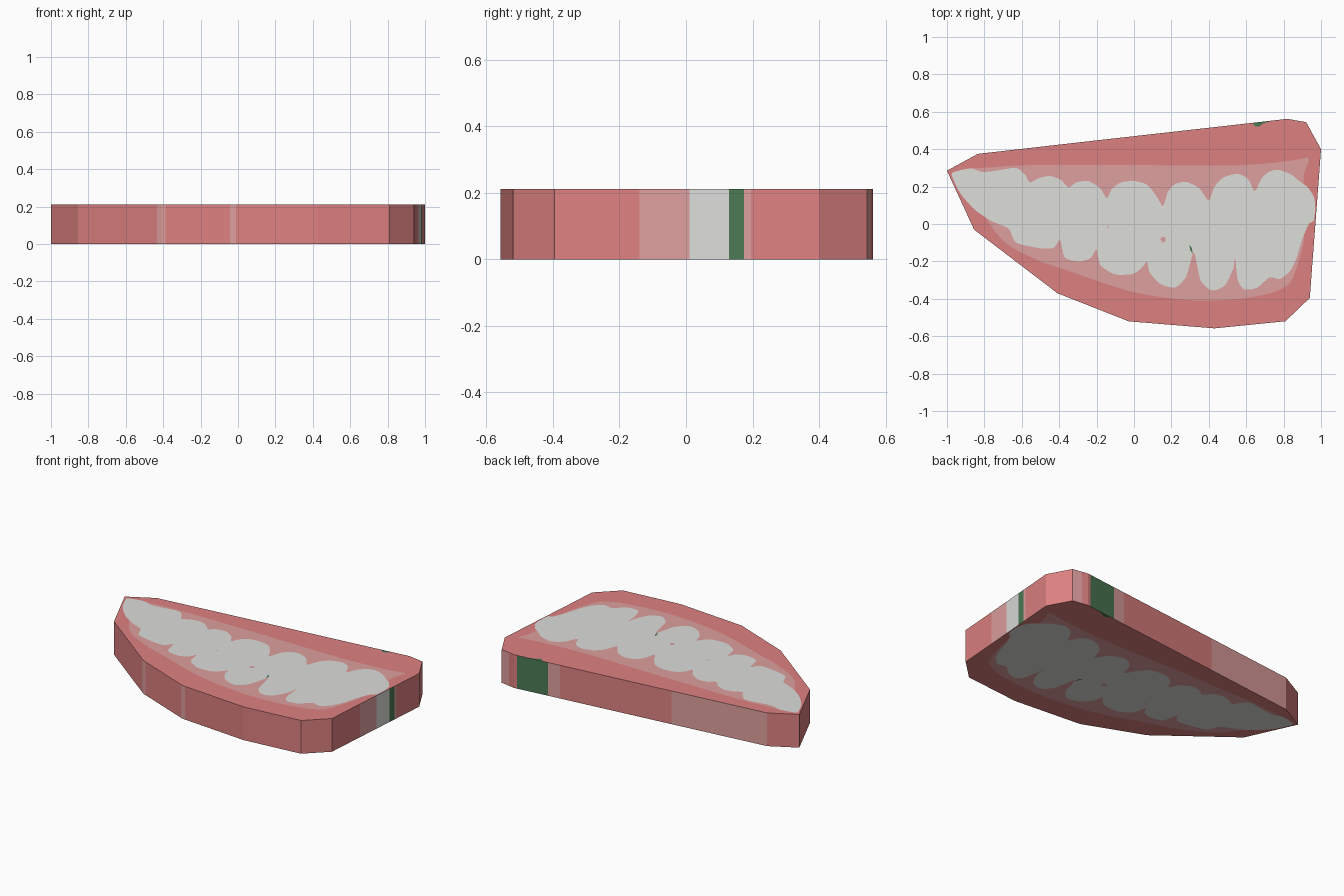
import bpy, bmesh
from mathutils import Vector
from mathutils.geometry import delaunay_2d_cdt

if "Cube" in bpy.data.objects:
    bpy.data.objects.remove(bpy.data.objects["Cube"])

HEIGHT = 0.212
RED, PINK, GREY, GREEN = range(4)


def linear(c):
    c /= 255
    return c / 12.92 if c <= 0.04045 else ((c + 0.055) / 1.055) ** 2.4


def material(name, rgb):
    m = bpy.data.materials.new(name)
    m.diffuse_color = [linear(c) for c in rgb] + [1.0]
    m.use_nodes = True
    m.node_tree.nodes["Principled BSDF"].inputs["Base Color"].default_value = m.diffuse_color
    return m


mats = [material("gum red", (222, 129, 129)), material("gum pink", (222, 160, 158)),
        material("tooth grey", (221, 221, 218)), material("dark green", (76, 122, 84))]

# Outer outline, clockwise: x, y, colour of the wall that starts here
outline = [
    (-1, .285, RED), (-.835, .375, PINK), (-.21, .446, RED), (.52, .528, PINK),
    (.60, .537, GREEN), (.80, .560, RED), (.82, .562, RED), (.86, .555, PINK),
    (.92, .545, RED), (1, .40, RED), (.9845, .195, PINK), (.983, .175, GREEN),
    (.9796, .13, GREY), (.9706, .01, PINK), (.959, -.14, RED), (.94, -.395, RED),
    (.81, -.52, RED), (.43, -.558, RED), (-.01, -.522, PINK), (-.03, -.52, PINK),
    (-.042, -.515, RED), (-.387, -.379, PINK), (-.41, -.37, PINK),
    (-.433, -.352, RED), (-.855, -.03, RED)]

# Pale gum band around the teeth
gum = [(-.93, .27), (-.77, .302), (-.55, .315), (0, .315), (.5, .312), (.72, .325),
       (.86, .342), (.93, .355), (.93, .325), (.91, .27), (.90, .1), (.91, -.08),
       (.87, -.23), (.83, -.32), (.73, -.37), (.57, -.40), (.35, -.41), (.14, -.39),
       (-.02, -.36), (-.18, -.31), (-.35, -.25), (-.5, -.2), (-.66, -.12), (-.75, -.03)]

# Upper and lower scalloped edges of the row of teeth
upper_edge = [
    (-.975, .265), (-.94, .285), (-.87, .297), (-.81, .278), (-.74, .285), (-.63, .30),
    (-.58, .26), (-.556, .222), (-.51, .245), (-.45, .257), (-.39, .235), (-.35, .195),
    (-.31, .222), (-.245, .23), (-.18, .19), (-.145, .137), (-.12, .185), (-.07, .222),
    (0, .23), (.07, .21), (.12, .15), (.155, .095), (.18, .17), (.22, .213), (.28, .225),
    (.35, .19), (.40, .125), (.43, .2), (.48, .25), (.555, .268), (.61, .24),
    (.645, .175), (.68, .24), (.72, .278), (.77, .29), (.84, .265), (.885, .228),
    (.925, .2), (.96, .15)]
lower_edge = [
    (.969, .1), (.962, .02), (.935, .0), (.9, -.08), (.87, -.18), (.835, -.25),
    (.78, -.295), (.725, -.285), (.66, -.34), (.59, -.35), (.555, -.3), (.54, -.18),
    (.53, -.24), (.485, -.33), (.415, -.355), (.355, -.3), (.32, -.15), (.28, -.28),
    (.22, -.34), (.14, -.32), (.085, -.26), (.07, -.2), (.05, -.225), (0, -.265),
    (-.1, -.27), (-.18, -.22), (-.2, -.135), (-.23, -.18), (-.29, -.2), (-.37, -.18),
    (-.395, -.085), (-.43, -.128), (-.5, -.13), (-.63, -.1), (-.67, -.025),
    (-.76, .015), (-.85, .075), (-.93, .165)]

# Small spots
spots = [(PINK, [(.14, -.08), (.15, -.068), (.168, -.072), (.17, -.092), (.152, -.1)]),
         (PINK, [(-.143, -.008), (-.137, -.008), (-.137, -.022), (-.143, -.022)]),
         (GREEN, [(.295, -.113), (.308, -.125), (.315, -.16), (.301, -.14)]),
         (GREEN, [(.635, .5395), (.735, .5507), (.685, .535), (.67, .52), (.647, .522)])]


def smooth_loop(pts, steps=4, tension=0.35):
    """Rounded closed curve through the points."""
    out, n = [], len(pts)
    p = [Vector(q) for q in pts]
    for i in range(n):
        a, b, c, d = p[i - 1], p[i], p[(i + 1) % n], p[(i + 2) % n]
        m0, m1 = (c - a) * tension, (d - b) * tension
        for k in range(steps):
            t = k / steps
            out.append(b * (2*t**3 - 3*t*t + 1) + m0 * (t**3 - 2*t*t + t)
                       + c * (3*t*t - 2*t**3) + m1 * (t**3 - t*t))
    return out


def inside(pt, loop):
    hit = False
    for i in range(len(loop)):
        (x1, y1), (x2, y2) = loop[i - 1], loop[i]
        if (y1 > pt.y) != (y2 > pt.y) and pt.x < x1 + (pt.y - y1) * (x2 - x1) / (y2 - y1):
            hit = not hit
    return hit


# Later regions paint over earlier ones
border = [Vector(p[:2]) for p in outline]
regions = [(RED, border), (PINK, smooth_loop(gum)),
           (GREY, smooth_loop(upper_edge + lower_edge))]
regions += [(c, [Vector(q) for q in loop]) for c, loop in spots]

# Cut the flat face along every region border
points, edges = [], []
for _, loop in regions:
    s, n = len(points), len(loop)
    points += loop
    edges += [(s + i, s + (i + 1) % n) for i in range(n)]
verts2d, _, tris, *_ = delaunay_2d_cdt(points, edges, [], 0, 1e-6)

bm = bmesh.new()
low = [bm.verts.new((v.x, v.y, 0)) for v in verts2d]
high = [bm.verts.new((v.x, v.y, HEIGHT)) for v in verts2d]

# Top and bottom faces, coloured by the region they lie in
for tri in tris:
    mid = sum((verts2d[i] for i in tri), Vector((0, 0))) / len(tri)
    if not inside(mid, border):
        continue
    colour = [c for c, loop in regions if inside(mid, loop)][-1]
    bm.faces.new([high[i] for i in tri]).material_index = colour
    bm.faces.new([low[i] for i in reversed(tri)]).material_index = colour

# Side walls with coloured strips
for i, (x, y, colour) in enumerate(outline):
    x2, y2, _ = outline[(i + 1) % len(outline)]
    quad = [(x, y, 0), (x, y, HEIGHT), (x2, y2, HEIGHT), (x2, y2, 0)]
    bm.faces.new([bm.verts.new(q) for q in quad]).material_index = colour
bmesh.ops.remove_doubles(bm, verts=bm.verts, dist=1e-5)
bmesh.ops.recalc_face_normals(bm, faces=bm.faces)

mesh = bpy.data.meshes.new("teeth_and_gum_slab")
bm.to_mesh(mesh)
bm.free()
for m in mats:
    mesh.materials.append(m)
slab = bpy.data.objects.new("teeth_and_gum_slab", mesh)
bpy.context.collection.objects.link(slab)
